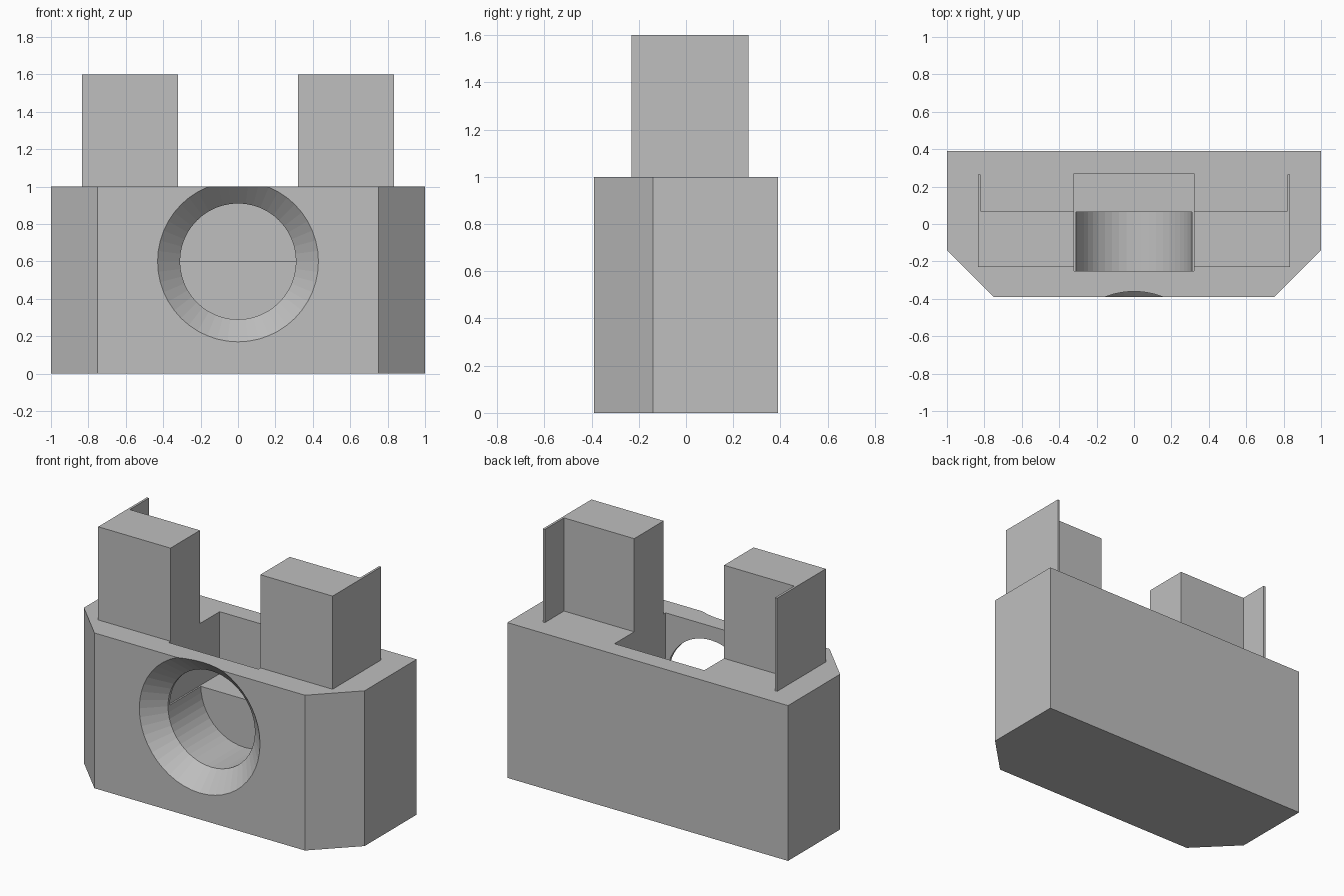
import bpy
import bmesh
import math

cube = bpy.data.objects.get("Cube")
if cube:
    bpy.data.objects.remove(cube, do_unlink=True)

grey = bpy.data.materials.new("light grey")
grey.use_nodes = True
GREY = (0.52, 0.52, 0.52, 1)
grey.diffuse_color = GREY
grey.node_tree.nodes["Principled BSDF"].inputs["Base Color"].default_value = GREY


def finish(bm, name):
    bmesh.ops.recalc_face_normals(bm, faces=bm.faces)
    mesh = bpy.data.meshes.new(name)
    bm.to_mesh(mesh)
    bm.free()
    mesh.materials.append(grey)
    obj = bpy.data.objects.new(name, mesh)
    bpy.context.collection.objects.link(obj)
    return obj


def prism(name, outline, low, high):
    """Extrude an xy outline between two heights."""
    bm = bmesh.new()
    face = bm.faces.new([bm.verts.new((x, y, low)) for x, y in outline])
    extruded = bmesh.ops.extrude_face_region(bm, geom=[face])["geom"]
    verts = [v for v in extruded if isinstance(v, bmesh.types.BMVert)]
    bmesh.ops.translate(bm, verts=verts, vec=(0, 0, high - low))
    return finish(bm, name)


def lathe(name, profile, height, sides=48):
    """Closed round solid along y, from (y, radius) pairs."""
    bm = bmesh.new()
    rings = []
    for y, r in profile:
        angles = [math.tau * i / sides for i in range(sides)]
        rings.append([bm.verts.new((r * math.cos(a), y, height + r * math.sin(a)))
                      for a in angles])
    for a, b in zip(rings, rings[1:]):
        for i in range(sides):
            j = (i + 1) % sides
            bm.faces.new((a[i], a[j], b[j], b[i]))
    bm.faces.new(rings[0])
    bm.faces.new(rings[-1])
    return finish(bm, name)


def cut(obj, cutter):
    """Subtract the cutter, then discard it."""
    cutter.hide_render = True
    mod = obj.modifiers.new("cut", "BOOLEAN")
    mod.operation = "DIFFERENCE"
    mod.solver = "EXACT"
    mod.object = cutter
    bpy.context.view_layer.update()
    result = obj.evaluated_get(bpy.context.evaluated_depsgraph_get())
    mesh = bpy.data.meshes.new_from_object(result)
    obj.modifiers.clear()
    obj.data = mesh
    bpy.data.objects.remove(cutter, do_unlink=True)


# Block with chamfered front corners
body = prism("body", [(-1, 0.39), (-1, -0.14), (-0.75, -0.39),
                      (0.75, -0.39), (1, -0.14), (1, 0.39)], 0, 1)

# Rectangular slot open at the top
cut(body, prism("slot_cutter", [(-0.32, -0.25), (0.32, -0.25),
                                (0.32, 0.27), (-0.32, 0.27)], 0.6, 1.2))

# Countersunk round bore from the front
cut(body, lathe("bore_cutter", [(-0.45, 0.49), (-0.27, 0.31), (0.065, 0.31)], 0.6))

# Mirrored posts, each with a thin rear fin on the outer side
for side, label in ((1, "left"), (-1, "right")):
    outline = [(0.32, -0.23), (0.835, -0.23), (0.835, 0.265),
               (0.82, 0.265), (0.82, 0.07), (0.32, 0.07)]
    prism(label + "_post", [(side * x, y) for x, y in outline], 1, 1.6)
